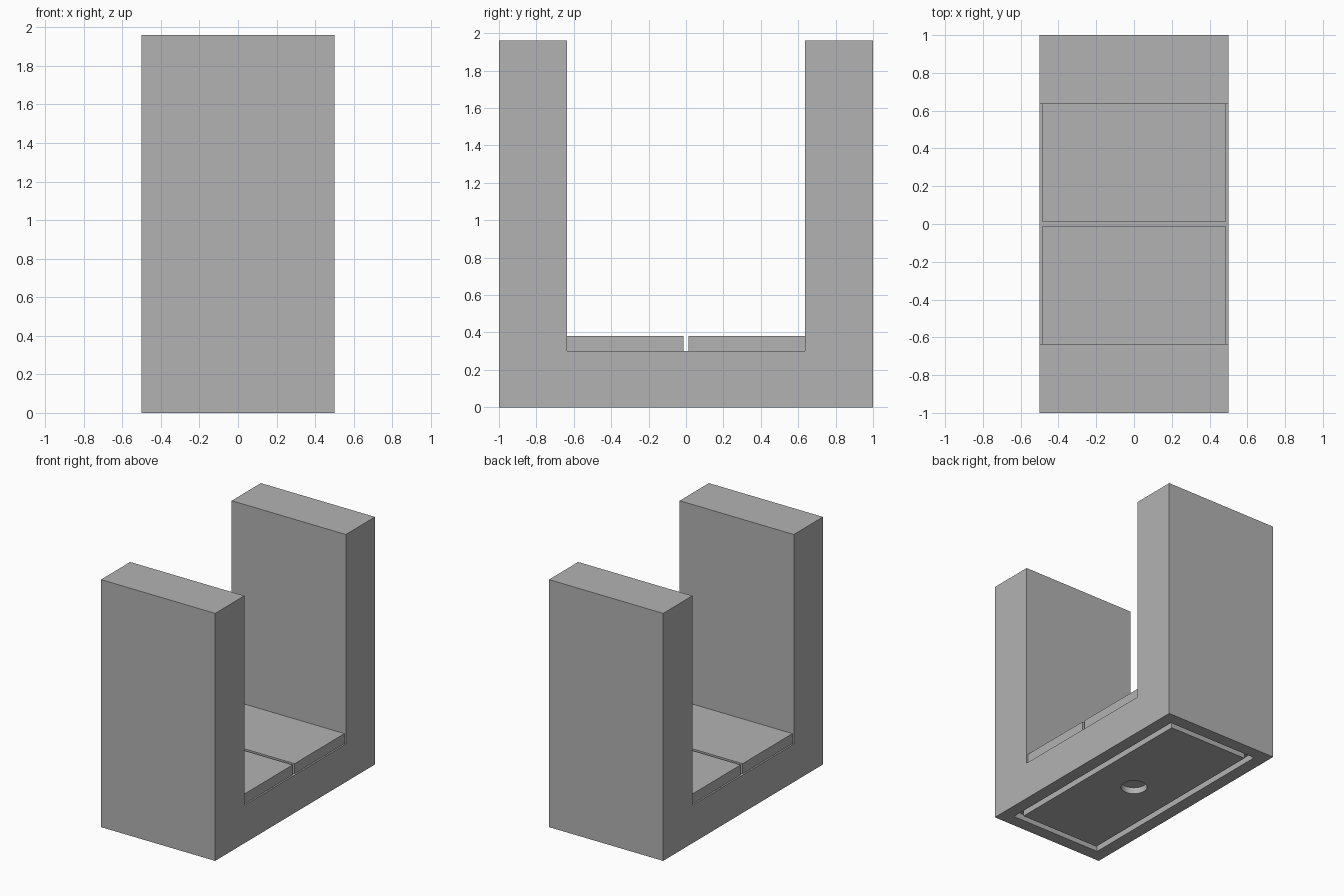
import bpy
import bmesh

cube = bpy.data.objects.get("Cube")
if cube:
    bpy.data.objects.remove(cube, do_unlink=True)

HALF_X, HALF_Y, HEIGHT = 0.5, 1.0, 1.96
ARM_Y, FLOOR_Z = 0.635, 0.30
RECESS = 0.05

grey = bpy.data.materials.new("plain grey")
grey.use_nodes = True
grey.diffuse_color = (0.45, 0.45, 0.45, 1)
grey.node_tree.nodes["Principled BSDF"].inputs["Base Color"].default_value = grey.diffuse_color


def finish(name, bm):
    bmesh.ops.recalc_face_normals(bm, faces=bm.faces)
    mesh = bpy.data.meshes.new(name)
    bm.to_mesh(mesh)
    bm.free()
    mesh.materials.append(grey)
    obj = bpy.data.objects.new(name, mesh)
    bpy.context.collection.objects.link(obj)
    return obj


def box(name, low, high):
    bm = bmesh.new()
    bmesh.ops.create_cube(bm, size=1)
    for v in bm.verts:
        v.co = [lo if c < 0 else hi for c, lo, hi in zip(v.co, low, high)]
    return finish(name, bm)


def cut(obj, cutter):
    mod = obj.modifiers.new("cut", "BOOLEAN")
    mod.operation = "DIFFERENCE"
    mod.solver = "EXACT"
    mod.object = cutter
    bpy.context.view_layer.objects.active = obj
    bpy.ops.object.modifier_apply(modifier=mod.name)
    bpy.data.objects.remove(cutter, do_unlink=True)


# U-shaped body: half profile mirrored in y, extruded across x
half = [(HALF_Y, 0), (HALF_Y, HEIGHT), (ARM_Y, HEIGHT), (ARM_Y, FLOOR_Z)]
profile = half + [(-y, z) for y, z in reversed(half)]
bm = bmesh.new()
side = bm.faces.new([bm.verts.new((-HALF_X, y, z)) for y, z in profile])
extruded = bmesh.ops.extrude_face_region(bm, geom=[side])["geom"]
moved = [g for g in extruded if isinstance(g, bmesh.types.BMVert)]
bmesh.ops.translate(bm, verts=moved, vec=(2 * HALF_X, 0, 0))
body = finish("body", bm)

# Shallow recess under the body
rx, ry = HALF_X - 0.1, HALF_Y - 0.1
cut(body, box("recess_cutter", (-rx, -ry, -RECESS), (rx, ry, RECESS)))

# Flush panel in the recess, leaving a groove around it, with a round central hole
px, py = rx - 0.05, ry - 0.05
panel = box("base_panel", (-px, -py, 0), (px, py, RECESS))
bm = bmesh.new()
bmesh.ops.create_cone(bm, cap_ends=True, segments=48, radius1=0.096, radius2=0.096, depth=0.4)
cut(panel, finish("hole_cutter", bm))
bpy.ops.object.select_all(action="DESELECT")
panel.select_set(True)
bpy.context.view_layer.objects.active = panel
bpy.ops.object.shade_smooth_by_angle()

# Two floor plates separated by a narrow gap
GAP = 0.0125
for name, y0, y1 in (("front_plate", -ARM_Y, -GAP), ("back_plate", GAP, ARM_Y)):
    box(name, (-HALF_X + GAP, y0, FLOOR_Z), (HALF_X - GAP, y1, 0.38))
